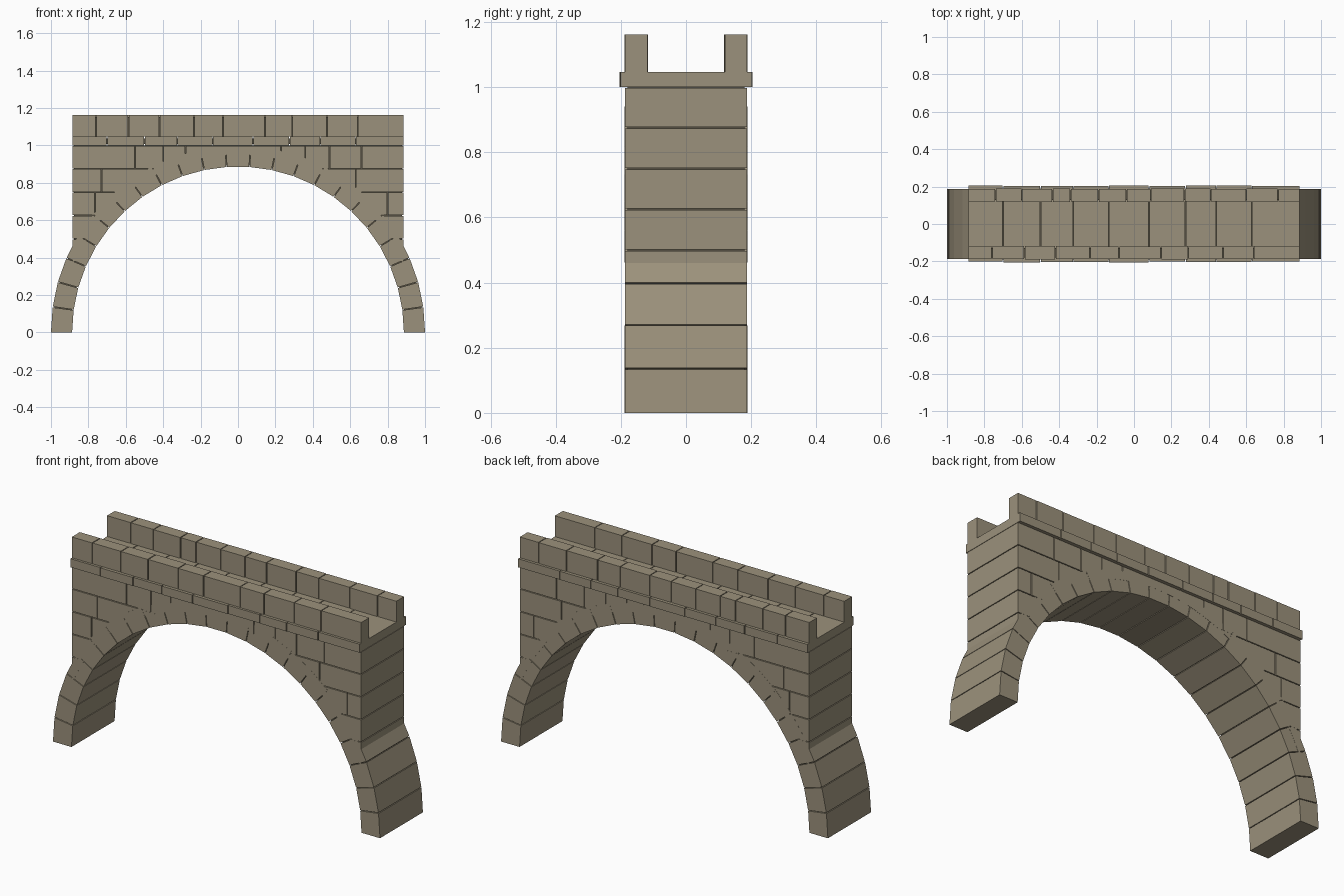
import bpy, bmesh, math, random

random.seed(4)
cube = bpy.data.objects.get("Cube")
if cube:
    bpy.data.objects.remove(cube)

HALF_LENGTH, HALF_DEPTH = 0.885, 0.188
INNER, OUTER, CLIP = 0.887, 1.0, 0.95
DECK_Z, DECK_TOP, TOP = 1.0, 1.047, 1.162
GAP = 0.0022


def material(name, color):
    mat = bpy.data.materials.new(name)
    mat.use_nodes = True
    mat.diffuse_color = color
    mat.node_tree.nodes["Principled BSDF"].inputs["Base Color"].default_value = color
    return mat


STONE = material("warm_grey_stone", (0.33, 0.285, 0.2, 1))
MORTAR = material("dark_joint", (0.09, 0.078, 0.054, 1))


def prism(bm, outline, y0, y1):
    """Extrude an outline in the x-z plane from y0 to y1."""
    face = bm.faces.new([bm.verts.new((x, y0, z)) for x, z in outline])
    side = bmesh.ops.extrude_face_region(bm, geom=[face])["geom"]
    for v in side:
        if isinstance(v, bmesh.types.BMVert):
            v.co.y = y1


def make_object(name, bm, mat):
    bmesh.ops.recalc_face_normals(bm, faces=bm.faces)
    mesh = bpy.data.meshes.new(name)
    bm.to_mesh(mesh)
    bm.free()
    mesh.materials.append(mat)
    obj = bpy.data.objects.new(name, mesh)
    bpy.context.collection.objects.link(obj)
    return obj


def polar(radius, angle):
    return radius * math.cos(angle), radius * math.sin(angle)


def rectangle(x0, x1, z0, z1):
    return [(x0, z0), (x1, z0), (x1, z1), (x0, z1)]


def spans(joints):
    """Stone extents between joints, leaving a narrow gap at each one."""
    edges = [-HALF_LENGTH, *joints, HALF_LENGTH]
    for i, (a, b) in enumerate(zip(edges, edges[1:])):
        yield (a + GAP * (i > 0), b - GAP * (i < len(edges) - 2))


def wobble(amount):
    return random.uniform(-amount, amount)


# Wedge stones of the arch ring
COUNT = 23
bm = bmesh.new()
for i in range(COUNT):
    a = math.pi * i / COUNT + GAP * (i > 0)
    b = math.pi * (i + 1) / COUNT - GAP * (i < COUNT - 1)
    depth = HALF_DEPTH + wobble(0.0008)
    prism(bm, [polar(INNER, a), polar(OUTER, a), polar(OUTER, b), polar(INNER, b)],
          -depth, depth)
make_object("arch_ring", bm, STONE)


# Wall courses above the arch, cut to its curve
def wall_block(bm, x0, x1, z0, z1):
    side = 1 if x0 + x1 > 0 else -1
    limit = math.sqrt(max(0, CLIP ** 2 - z1 ** 2))
    if x0 < 0 < x1:
        lo, hi = x0, x1
    else:
        lo, hi = sorted((abs(x0), abs(x1)))
        lo = max(lo, limit)
        if lo >= hi:
            return
        lo, hi = sorted((lo * side, hi * side))
    xs = [lo + (hi - lo) * k / 10 for k in range(11)]
    bottom = [(x, max(z0, math.sqrt(max(0, CLIP ** 2 - x * x)))) for x in xs]
    if bottom[0][1] < z1 - 0.001:
        bottom.append((hi, z1)) if bottom[-1][1] < z1 - 0.001 else None
        bottom.append((lo, z1))
    else:
        bottom.append((hi, z1))
    prism(bm, bottom, -HALF_DEPTH, HALF_DEPTH)


courses = [
    (0.375, [0]),
    (0.5, [0]),
    (0.625, [-0.765, 0, 0.8]),
    (0.75, [-0.73, 0, 0.63]),
    (0.875, [-0.55, -0.4, -0.28, 0.23, 0.36, 0.49, 0.66]),
]
bm = bmesh.new()
for z, joints in courses:
    for x0, x1 in spans(joints):
        wall_block(bm, x0, x1, z + GAP, z + 0.125 - GAP)
make_object("wall_courses", bm, STONE)

# Deck slabs, slightly wider than the wall
bm = bmesh.new()
for x0, x1 in spans([-0.7, -0.5, -0.325, -0.135, 0.08, 0.275, 0.44, 0.63]):
    prism(bm, rectangle(x0, x1, DECK_Z, DECK_TOP),
          -0.203 + wobble(0.002), 0.203 + wobble(0.002))
make_object("deck_slabs", bm, STONE)

# Parapets along both edges
parapets = {
    "front_parapet": (-1, [-0.76, -0.585, -0.42, -0.235, -0.08, 0.145, 0.29, 0.475, 0.64]),
    "back_parapet": (1, [-0.74, -0.6, -0.435, -0.34, -0.19, -0.04, 0.09, 0.27, 0.41, 0.6, 0.77]),
}
for name, (side, joints) in parapets.items():
    bm = bmesh.new()
    for x0, x1 in spans(joints):
        prism(bm, rectangle(x0, x1, DECK_TOP, TOP),
              side * (0.119 + wobble(0.002)), side * (HALF_DEPTH + wobble(0.001)))
    make_object(name, bm, STONE)

# Dark filling set back inside the joints
INSET = 0.009
bm = bmesh.new()
steps = 46
angles = [math.pi * k / steps for k in range(steps + 1)]
edge = HALF_LENGTH - INSET
ring_out = OUTER - INSET
shoulder = math.acos(edge / ring_out)
outer = [polar(ring_out, shoulder * k / 8) for k in range(9)]
outline = outer + [(edge, DECK_Z), (-edge, DECK_Z)] + [(-x, z) for x, z in reversed(outer)]
outline += [polar(INNER + INSET, a) for a in reversed(angles)]
outline = [(x, max(z, 0.003)) for x, z in outline]
core = HALF_DEPTH - INSET
prism(bm, outline, -core, core)
prism(bm, rectangle(-edge, edge, DECK_Z + INSET, DECK_TOP - INSET), -0.19, 0.19)
for side in (-1, 1):
    prism(bm, rectangle(-edge, edge, DECK_TOP, TOP - INSET), side * (0.119 + INSET), side * core)
make_object("joint_filling", bm, MORTAR)
